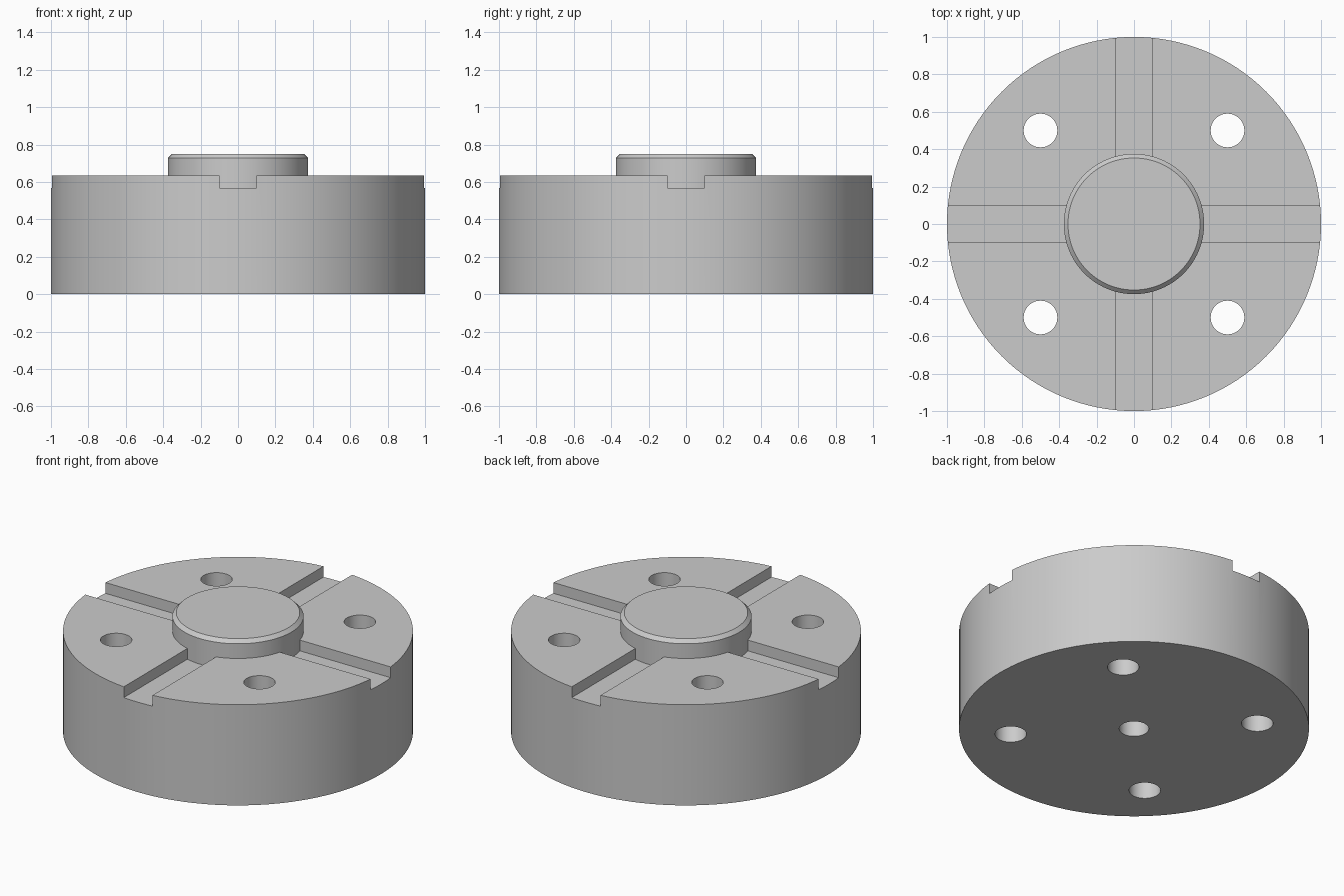
import bpy
import bmesh
from math import radians

cube = bpy.data.objects.get("Cube")
if cube:
    bpy.data.objects.remove(cube, do_unlink=True)

# Sizes
RADIUS, HEIGHT = 1.0, 0.635
SLOT_WIDTH, SLOT_FLOOR = 0.2, 0.567
HUB_RADIUS, HUB_TOP, CHAMFER = 0.375, 0.75, 0.022
BOLT_RADIUS, BOLT_OFFSET = 0.09, 0.5
BORE_RADIUS, BORE_DEPTH = 0.085, 0.5

steel = bpy.data.materials.new("plain_grey")
steel.use_nodes = True
grey = (0.6, 0.6, 0.6, 1)
steel.diffuse_color = grey
steel.node_tree.nodes["Principled BSDF"].inputs["Base Color"].default_value = grey


def add_object(name, bm):
    mesh = bpy.data.meshes.new(name)
    bm.to_mesh(mesh)
    bm.free()
    mesh.materials.append(steel)
    obj = bpy.data.objects.new(name, mesh)
    bpy.context.collection.objects.link(obj)
    return obj


def cylinder(name, radius, z0, z1, x=0, y=0, segments=48, chamfer=0):
    bm = bmesh.new()
    bmesh.ops.create_cone(bm, cap_ends=True, segments=segments,
                          radius1=radius, radius2=radius, depth=z1 - z0)
    bmesh.ops.translate(bm, verts=bm.verts, vec=(x, y, (z0 + z1) / 2))
    if chamfer:
        rim = [e for e in bm.edges if all(v.co.z > z1 - 0.001 for v in e.verts)]
        bmesh.ops.bevel(bm, geom=rim, offset=chamfer, segments=1, affect='EDGES')
    return add_object(name, bm)


def box(name, size, z0):
    bm = bmesh.new()
    bmesh.ops.create_cube(bm, size=1)
    bmesh.ops.scale(bm, verts=bm.verts, vec=size)
    bmesh.ops.translate(bm, verts=bm.verts, vec=(0, 0, z0 + size[2] / 2))
    return add_object(name, bm)


def combine(target, tool, operation):
    mod = target.modifiers.new(tool.name, 'BOOLEAN')
    mod.object, mod.operation, mod.solver = tool, operation, 'EXACT'
    bpy.context.view_layer.objects.active = target
    bpy.ops.object.modifier_apply(modifier=mod.name)
    bpy.data.objects.remove(tool, do_unlink=True)


# Main disc
disc = cylinder("slotted_disc", RADIUS, 0, HEIGHT, segments=128)

# Crossed slots in the top face
combine(disc, box("slot_x", (3, SLOT_WIDTH, 0.3), SLOT_FLOOR), 'DIFFERENCE')
combine(disc, box("slot_y", (SLOT_WIDTH, 3, 0.3), SLOT_FLOOR), 'DIFFERENCE')

# Central hub with a chamfered rim
hub = cylinder("hub", HUB_RADIUS, 0.3, HUB_TOP, segments=96, chamfer=CHAMFER)
combine(disc, hub, 'UNION')

# Four through holes and a blind bore from below
for x in (-BOLT_OFFSET, BOLT_OFFSET):
    for y in (-BOLT_OFFSET, BOLT_OFFSET):
        combine(disc, cylinder("bolt_hole", BOLT_RADIUS, -0.2, 1, x, y), 'DIFFERENCE')
combine(disc, cylinder("centre_bore", BORE_RADIUS, -0.2, BORE_DEPTH), 'DIFFERENCE')

# Smooth round walls, crisp edges
bpy.ops.object.select_all(action='DESELECT')
disc.select_set(True)
bpy.context.view_layer.objects.active = disc
bpy.ops.object.shade_smooth_by_angle(angle=radians(30))
